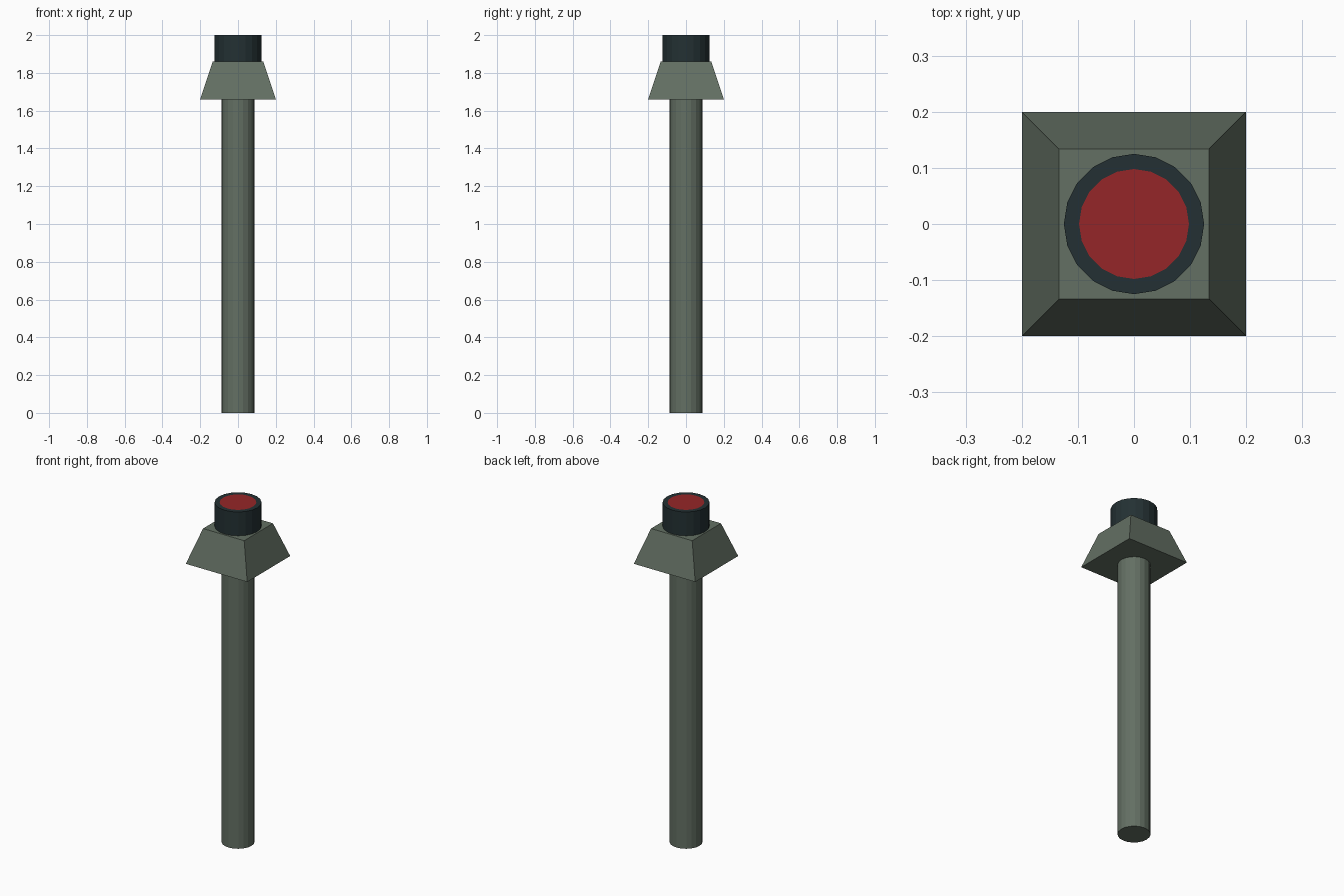
import bpy
import bmesh
from math import pi, sqrt
from mathutils import Matrix

cube = bpy.data.objects.get("Cube")
if cube:
    bpy.data.objects.remove(cube, do_unlink=True)


def make_material(name, rgb):
    mat = bpy.data.materials.new(name)
    mat.use_nodes = True
    colour = (*rgb, 1.0)
    mat.diffuse_color = colour
    mat.node_tree.nodes["Principled BSDF"].inputs["Base Color"].default_value = colour
    return mat


def make_frustum(name, sides, bottom_radius, top_radius, z0, z1, materials, turn=0.0, inset=0.0):
    """Closed prism or frustum; an inset top disc takes the second material."""
    bm = bmesh.new()
    place = Matrix.Translation((0, 0, (z0 + z1) / 2)) @ Matrix.Rotation(turn, 4, "Z")
    bmesh.ops.create_cone(bm, cap_ends=True, segments=sides, radius1=bottom_radius,
                          radius2=top_radius, depth=z1 - z0, matrix=place)
    if inset:
        bm.normal_update()
        top = max(bm.faces, key=lambda f: f.calc_center_median().z)
        bmesh.ops.inset_region(bm, faces=[top], thickness=inset)
        top.material_index = 1
    mesh = bpy.data.meshes.new(name)
    bm.to_mesh(mesh)
    bm.free()
    for mat in materials:
        mesh.materials.append(mat)
    obj = bpy.data.objects.new(name, mesh)
    bpy.context.collection.objects.link(obj)
    return obj


grey_green = make_material("grey green", (0.125, 0.16, 0.125))
dark_slate = make_material("dark slate", (0.017, 0.03, 0.033))
red = make_material("red", (0.30, 0.019, 0.021))

# Round post, flared square collar and round cap with a red disc
make_frustum("post", 20, 0.088, 0.088, 0.0, 1.66, [grey_green])
make_frustum("collar", 4, 0.2 * sqrt(2), 0.134 * sqrt(2), 1.66, 1.86, [grey_green], turn=pi / 4)
make_frustum("cap", 20, 0.125, 0.125, 1.86, 2.0, [dark_slate, red], inset=0.027)
